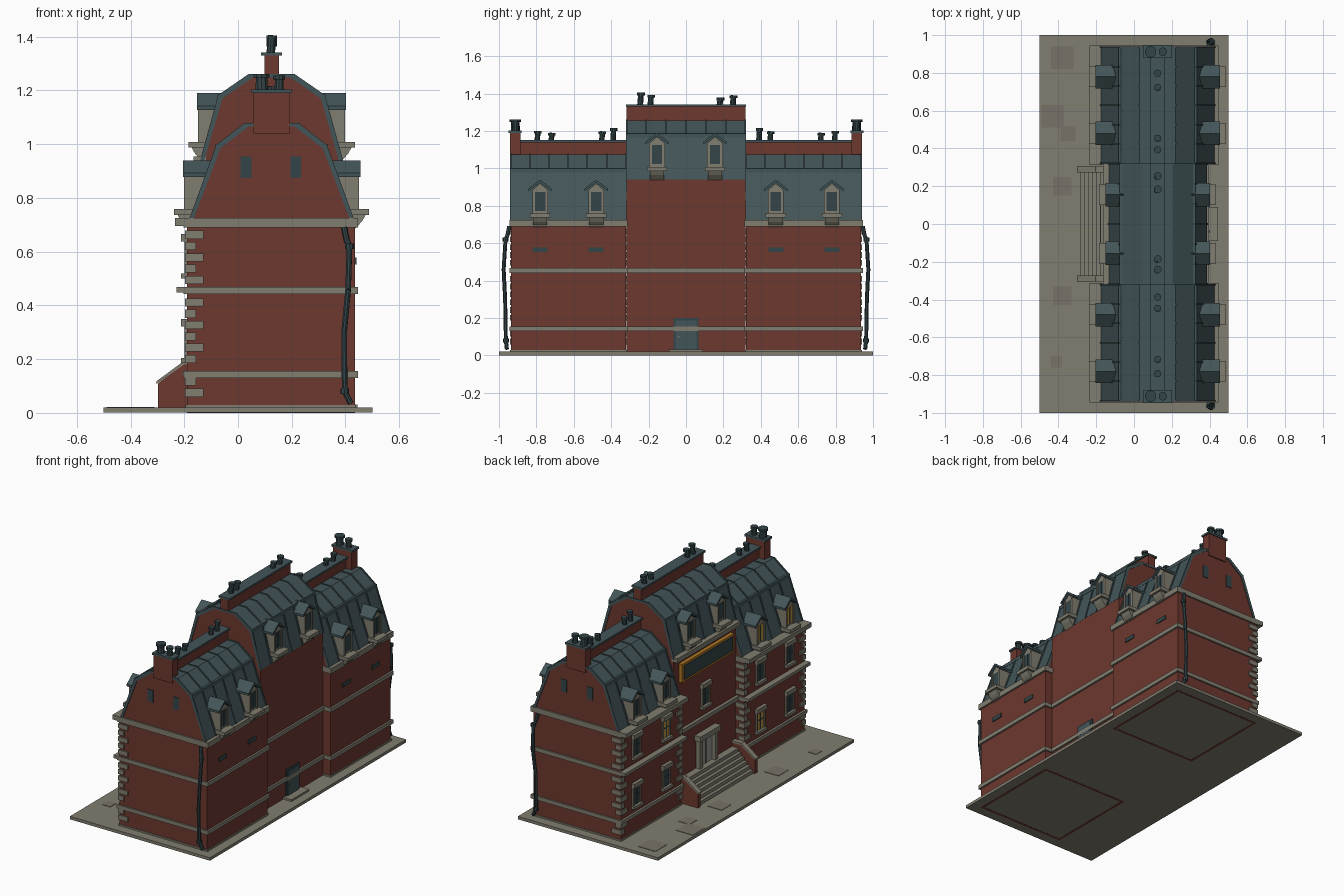
import bpy, bmesh, math
from mathutils import Vector, Matrix

if "Cube" in bpy.data.objects:
    bpy.data.objects.remove(bpy.data.objects["Cube"])

COLORS = {
    "brick red": (0.155, 0.040, 0.029), "stone": (0.22, 0.205, 0.16),
    "slate teal": (0.055, 0.090, 0.098), "dark teal": (0.035, 0.060, 0.066),
    "pale door": (0.33, 0.32, 0.28), "lit yellow": (0.50, 0.30, 0.05),
    "sign orange": (0.45, 0.19, 0.02), "paving": (0.185, 0.17, 0.135),
}
MATS = {}
for n, c in COLORS.items():
    MATS[n] = bpy.data.materials.new(n)
    MATS[n].diffuse_color = (*c, 1)
RED, STONE, TEAL, DARK, PALE, LIT, ORANGE, PAVE = COLORS
CX = 0.125            # middle of the building's depth
parts = {}            # part name -> (bmesh, material)


def part(name, mat):
    return parts.setdefault(name, (bmesh.new(), mat))[0]


def prism(name, mat, pts, a, b, axis='y'):
    """Extrude a closed 2D profile along an axis ('y': pts are x,z; 'x': pts are y,z; 'z': pts are x,y)."""
    bm = part(name, mat)
    put = {'y': lambda p, t: (p[0], t, p[1]), 'x': lambda p, t: (t, p[0], p[1]),
           'z': lambda p, t: (p[0], p[1], t)}[axis]
    va = [bm.verts.new(put(p, a)) for p in pts]
    vb = [bm.verts.new(put(p, b)) for p in pts]
    fs = [bm.faces.new(va), bm.faces.new(vb[::-1])]
    for i in range(len(pts)):
        j = (i + 1) % len(pts)
        fs.append(bm.faces.new((va[i], vb[i], vb[j], va[j])))
    bmesh.ops.recalc_face_normals(bm, faces=fs)


def box(name, mat, x0, x1, y0, y1, z0, z1):
    prism(name, mat, [(x0, z0), (x1, z0), (x1, z1), (x0, z1)], y0, y1)


def rod(name, mat, p, q, r0, r1=None, sides=10):
    p, q = Vector(p), Vector(q)
    d = q - p
    m = Matrix.Translation((p + q) / 2) @ d.to_track_quat('Z', 'Y').to_matrix().to_4x4()
    bmesh.ops.create_cone(part(name, mat), cap_ends=True, segments=sides, radius1=r0,
                          radius2=r0 if r1 is None else r1, depth=d.length, matrix=m)


def pot(x, y, z0, z1, r, lean=0.0):
    rod("chimney_pots", DARK, (x, y, z0), (x + lean, y + lean, z1), r * 0.9, r * 0.8)
    rod("chimney_pots", DARK, (x + lean, y + lean, z1 - 0.014), (x + lean, y + lean, z1), r * 1.15)


# mansard profiles as (half width, height)
WING = [(0.293, 0.715), (0.190, 0.985), (0.085, 1.066)]
MID = [(0.250, 0.940), (0.183, 1.170), (0.070, 1.248)]


def arch(prof, off=0.0):
    """Full open outline, left eave to right eave, pushed out by off."""
    p = [(h + off, z + (off * 0.8 if i else 0)) for i, (h, z) in enumerate(prof)]
    return [(CX - h, z) for h, z in p] + [(CX + h, z) for h, z in reversed(p)]


def shell(name, mat, prof, o0, o1, y0, y1):
    prism(name, mat, arch(prof, o1) + arch(prof, o0)[::-1], y0, y1)


def roof(name, prof, y0, y1, seams):
    shell(name, TEAL, prof, 0, 0.011, y0, y1)
    for i in range(seams + 1):
        y = y0 + 0.004 + (y1 - y0 - 0.008) * i / seams
        shell("roof_seams", TEAL, prof, 0.009, 0.016, y - 0.004, y + 0.004)
    for s in (-1, 1):        # lap at the slope break
        h, z = prof[1]
        x = CX + s * (h + 0.011)
        box("roof_break_trim", TEAL, x - 0.007, x + 0.007, y0, y1, z - 0.006, z + 0.016)


def dormer(s, y, z, face, glass):
    """Roof window; s=-1 on the facade, +1 on the back."""
    def bx(n, m, h0, h1, a, b, z0, z1):
        box(n, m, *sorted((CX + s * h0, CX + s * h1)), y + a, y + b, z0, z1)
    f, b = CX + s * face, CX + s * (face - 0.14)
    prism("dormer_bodies", STONE, [(y - 0.042, z), (y + 0.042, z), (y + 0.042, z + 0.13),
          (y, z + 0.165), (y - 0.042, z + 0.13)], f, b, 'x')
    bx("dormer_glass_lit" if glass == LIT else "dormer_glass", glass, face, face + 0.003, -0.028, 0.028, z + 0.018, z + 0.12)
    for a in (-0.042, 0.03):
        bx("dormer_jambs", STONE, face, face + 0.008, a, a + 0.012, z, z + 0.13)
    bx("dormer_bars", DARK, face, face + 0.005, -0.003, 0.003, z + 0.018, z + 0.12)
    roofp = [(y - 0.062, z + 0.123), (y, z + 0.17), (y + 0.062, z + 0.123),
             (y + 0.062, z + 0.137), (y, z + 0.185), (y - 0.062, z + 0.137)]
    prism("dormer_roofs", TEAL, roofp, CX + s * (face + 0.012), b, 'x')
    # sill on a tapered bracket
    bx("dormer_sills", STONE, face - 0.10, face + 0.045, -0.054, 0.054, z - 0.018, z + 0.004)
    prism("dormer_brackets", STONE, [(CX + s * (face - 0.09), z - 0.018), (CX + s * (face + 0.032), z - 0.018),
          (CX + s * (face + 0.02), z - 0.04), (CX + s * (face - 0.005), z - 0.068),
          (CX + s * (face - 0.09), z - 0.068)], y - 0.038, y + 0.038)


def window(x, y, z, glass):
    """Facade window with sill, lintel and jambs, height 0.15."""
    box("window_glass_lit" if glass == LIT else "window_glass", glass, x - 0.004, x + 0.01, y - 0.034, y + 0.034, z, z + 0.13)
    box("window_sills", STONE, x - 0.022, x, y - 0.048, y + 0.048, z - 0.014, z + 0.004)
    box("window_lintels", STONE, x - 0.022, x, y - 0.048, y + 0.048, z + 0.122, z + 0.15)
    for s in (-1, 1):
        box("window_jambs", STONE, x - 0.01, x, y + s * 0.037 - 0.006, y + s * 0.037 + 0.006, z, z + 0.125)
    box("window_bars", DARK, x - 0.007, x, y - 0.003, y + 0.003, z, z + 0.125)
    box("window_bars", DARK, x - 0.007, x, y - 0.032, y + 0.032, z + 0.062, z + 0.068)


# ground slab with a few raised pavers
box("ground_slab", STONE, -0.5, 0.5, -1, 1, 0.001, 0.02)
for x, y, w in ((-0.38, 0.88, .06), (-0.43, 0.57, .06), (-0.35, 0.48, .04), (-0.38, 0.2, .05),
                (-0.38, -0.38, .05), (-0.41, -0.73, .03)):
    box("pavers", PAVE, x - w, x + w, y - w, y + w, 0.019, 0.0225)

# wings, mirrored in y
for m in (-1, 1):
    def Y(a, b):
        return sorted((m * a, m * b))
    ya, yb = Y(0.32, 0.935)
    prism("wing_walls", RED, [(-0.19, 0.015), (-0.19, 0.70)] + arch(WING) + [(0.435, 0.70), (0.435, 0.015)], ya, yb)
    roof("wing_roof", WING, *Y(0.318, 0.94), 6)
    # wall footings seen from below
    for x in (-0.19, 0.42):
        box("wall_footings", RED, x, x + 0.015, ya, yb, 0, 0.002)
    for y in (0.32, 0.92):
        box("wall_footings", RED, -0.19, 0.435, *Y(y, y + 0.015), 0, 0.002)
    # stone courses and cornice
    for z0, z1, o, of in ((0.13, 0.155, 0.012, 0.014), (0.442, 0.468, 0.012, 0.038), (0.69, 0.725, 0.012, 0.045)):
        box("stone_courses", STONE, -0.19 - o, 0.435 + o, *Y(0.312, 0.945), z0, z1)
        box("stone_courses", STONE, -0.19 - of, -0.18, *Y(0.312, 0.945), z0 + 0.006, z1)
    box("plinth", STONE, -0.195, 0.44, *Y(0.315, 0.94), 0.015, 0.03)
    # alternating corner stones at the facade corners
    for i in range(15):
        z = 0.06 + i * 0.042
        if any(a - 0.028 < z < b for a, b in ((0.13, 0.155), (0.442, 0.468))):
            continue
        w = 0.062 if i % 2 == 0 else 0.034
        v = 0.034 if i % 2 == 0 else 0.062
        box("corner_stones", STONE, -0.197, -0.19 + w, *Y(0.942 - v, 0.942), z, z + 0.03)
        box("corner_stones", STONE, -0.197, -0.19 + w, *Y(0.313, 0.313 + v), z, z + 0.03)
    # gable louvres
    for x in (0.03, 0.215):
        box("gable_louvres", DARK, x - 0.02, x + 0.02, *Y(0.93, 0.939), 0.875, 0.955)
    # windows, dormers, back vents
    for y in (0.48, 0.78):
        window(-0.19, m * y, 0.2, LIT if (m, y) == (-1, 0.48) else DARK)
        window(-0.19, m * y, 0.515, LIT if (m, y) == (1, 0.48) else DARK)
        dormer(-1, m * y, 0.755, 0.318, LIT if m < 0 else DARK)
        dormer(1, m * y, 0.755, 0.318, DARK)
        box("back_vents", DARK, 0.43, 0.441, m * y - 0.04, m * y + 0.04, 0.552, 0.578)
    # ridge wall and end chimney
    box("ridge_walls", RED, 0.098, 0.152, *Y(0.32, 0.90), 1.05, 1.14)
    box("ridge_caps", TEAL, 0.086, 0.164, *Y(0.315, 0.90), 1.14, 1.152)
    box("end_chimneys", RED, 0.058, 0.192, *Y(0.885, 0.942), 1.04, 1.19)
    box("end_chimney_caps", TEAL, 0.05, 0.2, *Y(0.88, 0.948), 1.19, 1.203)
    pot(0.088, m * 0.912, 1.2, 1.262, 0.027)
    pot(0.153, m * 0.912, 1.2, 1.255, 0.02)
    for y, z in ((0.39, 1.215), (0.45, 1.198), (0.72, 1.19), (0.795, 1.2)):
        pot(0.122, m * y, 1.15, z, 0.017, 0.003)
    # drainpipe down the gable end
    path = [(0.395, 0.945, 0.69), (0.405, 0.955, 0.64), (0.415, 0.965, 0.62), (0.41, 0.975, 0.46),
            (0.395, 0.967, 0.30), (0.397, 0.963, 0.08), (0.42, 0.958, 0.035)]
    path = [(x, m * y, z) for x, y, z in path]
    for p, q in zip(path, path[1:]):
        rod("drainpipes", DARK, p, q, 0.011, sides=8)
    for i in (2, 5):
        x, y, z = path[i]
        rod("drainpipes", DARK, (x, y, z - 0.01), (x, y, z + 0.01), 0.016, sides=8)

# taller centre block
prism("centre_walls", RED, [(-0.135, 0.015), (-0.135, 0.94)] + arch(MID) + [(0.385, 0.94), (0.385, 0.015)], -0.318, 0.318)
roof("centre_roof", MID, -0.322, 0.322, 6)
for z0, z1 in ((0.13, 0.155), (0.442, 0.468)):
    box("centre_courses", STONE, 0.38, 0.397, -0.32, 0.32, z0, z1)
box("centre_courses", STONE, -0.155, -0.13, -0.32, 0.32, 0.442, 0.468)
box("centre_cornice", STONE, -0.165, -0.12, -0.32, 0.32, 0.925, 0.955)
for s in (-1, 1):
    for y in (-0.155, 0.155):
        dormer(s, y, 1.005, 0.265, DARK)
box("ridge_walls", RED, 0.098, 0.152, -0.318, 0.318, 1.23, 1.33)
box("ridge_caps", TEAL, 0.086, 0.164, -0.322, 0.322, 1.33, 1.342)
for y, z in ((-0.245, 1.405), (-0.19, 1.392), (0.18, 1.378), (0.25, 1.39)):
    pot(0.122, y, 1.34, z, 0.018, 0.004)
window(-0.135, 0, 0.53, DARK)

# sign board (blank)
box("sign_frame", ORANGE, -0.158, -0.13, -0.265, 0.265, 0.775, 0.895)
box("sign_face", DARK, -0.163, -0.15, -0.247, 0.247, 0.79, 0.88)

# front entrance and stairs
box("entrance_door", PALE, -0.141, -0.13, -0.065, 0.065, 0.15, 0.335)
box("entrance_door_gap", DARK, -0.144, -0.13, -0.003, 0.003, 0.15, 0.335)
for s in (-1, 1):
    box("entrance_frame", STONE, -0.165, -0.13, s * 0.077 - 0.014, s * 0.077 + 0.014, 0.15, 0.34)
box("entrance_frame", STONE, -0.178, -0.13, -0.105, 0.105, 0.335, 0.37)
for i in range(6):
    box("stairs", STONE, -0.285 + i * 0.021, -0.13, -0.28, 0.28, 0.018, 0.042 + i * 0.0225)
for s in (-1, 1):
    y0, y1 = sorted((s * 0.277, s * 0.303))
    prism("stair_side_walls", RED, [(-0.297, 0.018), (-0.297, 0.11), (-0.2, 0.182), (-0.13, 0.182), (-0.13, 0.018)], y0, y1)
    prism("stair_wall_caps", STONE, [(-0.303, 0.108), (-0.303, 0.118), (-0.203, 0.192), (-0.13, 0.192),
          (-0.13, 0.18), (-0.2, 0.18)], y0 - 0.004, y1 + 0.004)

# back door with step
box("back_door_frame", DARK, 0.38, 0.392, -0.068, 0.068, 0.02, 0.2)
box("back_door", TEAL, 0.38, 0.396, -0.055, 0.055, 0.025, 0.188)
rod("back_door_knob", STONE, (0.395, -0.04, 0.1), (0.403, -0.04, 0.1), 0.005, sides=8)
box("back_step", STONE, 0.38, 0.445, -0.09, 0.09, 0.018, 0.032)

# turn the collected geometry into objects
for name, (bm, mat) in parts.items():
    me = bpy.data.meshes.new(name)
    bm.to_mesh(me)
    bm.free()
    me.materials.append(MATS[mat])
    bpy.context.scene.collection.objects.link(bpy.data.objects.new(name, me))

for m in bpy.data.materials:
    if m.users and not m.is_grease_pencil:
        m.use_nodes = True
        m.node_tree.nodes["Principled BSDF"].inputs["Base Color"].default_value = m.diffuse_color
